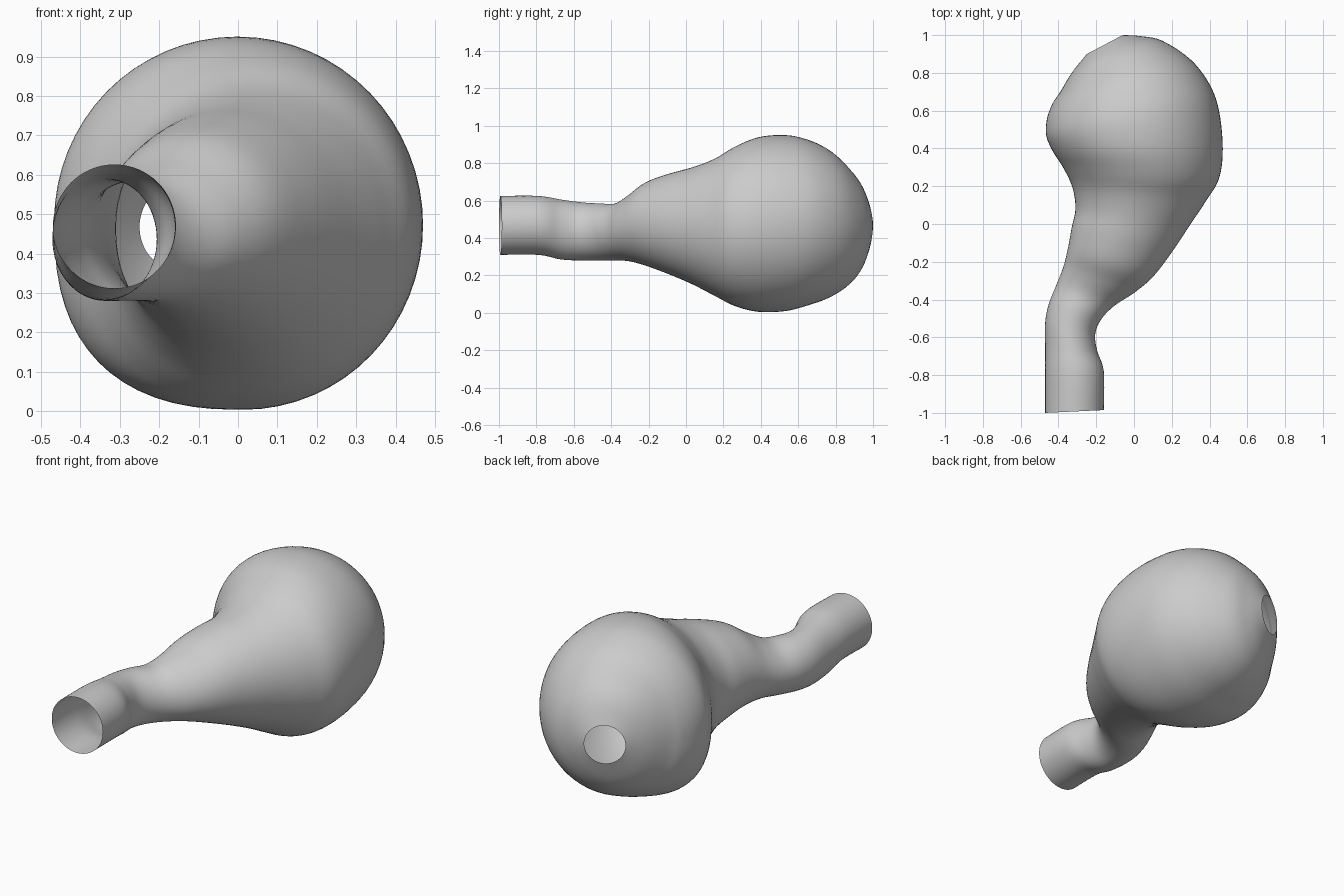
import bpy, bmesh, math
from mathutils import Vector

cube = bpy.data.objects.get("Cube")
if cube:
    bpy.data.objects.remove(cube, do_unlink=True)

# Sections: right edge x, y; left edge x, y; bottom z, top z
SECTIONS = [
    (-.47, -1, -.16, -.985, .31, .625), (-.47, -.8, -.16, -.78, .31, .625),
    (-.47, -.66, -.195, -.67, .285, .605), (-.47, -.52, -.205, -.58, .28, .59),
    (-.45, -.42, -.17, -.5, .28, .585), (-.41, -.32, -.1, -.43, .28, .585),
    (-.375, -.23, 0, -.365, .275, .63), (-.35, -.13, .1, -.28, .25, .7),
    (-.33, -.02, .2, -.15, .205, .745), (-.31, .08, .3, 0, .15, .78),
    (-.325, .19, .38, .12, .09, .825), (-.37, .29, .45, .24, .035, .89),
    (-.43, .385, .47, .4, .005, .94), (-.465, .47, .45, .6, .01, .95),
    (-.46, .56, .4, .74, .04, .925), (-.43, .64, .3, .87, .08, .87),
    (-.39, .7, .15, .97, .14, .78), (-.33, .8, .03, .995, .23, .69),
    (-.25, .9, -.06, 1, .36, .575),
]
SIDES, STEPS = 64, 5


def spline(a, b, c, d, t):
    """Smooth interpolation from b to c."""
    return b + 0.5 * t * (c - a + t * (2*a - 5*b + 4*c - d + t * (3*(b - c) + d - a)))


def smooth_sections(rows):
    padded = [rows[0]] + rows + [rows[-1]]
    for i in range(len(rows) - 1):
        for k in range(STEPS):
            yield [spline(*v, k / STEPS) for v in zip(*padded[i:i + 4])]
    yield rows[-1]


def ring(bm, section):
    rx, ry, lx, ly, bottom, top = section
    right, left = Vector((rx, ry, 0)), Vector((lx, ly, 0))
    middle, half = (right + left) / 2, (left - right) / 2
    height = (top - bottom) / 2
    bulge = max(0, min(1, (height - .25) / .2))  # only the bulb is lopsided
    verts = []
    for i in range(SIDES):
        a = 2 * math.pi * i / SIDES
        c, s = math.cos(a), math.sin(a)
        # the lower right quarter is fuller than the others
        p = 1 - bulge * (.2 if c < 0 and s < 0 else 0)
        u, w = math.copysign(abs(c) ** p, c), math.copysign(abs(s) ** p, s)
        co = middle + half * u
        co.z = (top + bottom) / 2 + height * w
        verts.append(bm.verts.new(co))
    return verts


# Open-ended hollow body: pipe, bent neck and bulb in one skin
bm = bmesh.new()
rings = [ring(bm, s) for s in smooth_sections(SECTIONS)]
for low, high in zip(rings, rings[1:]):
    for i in range(SIDES):
        j = (i + 1) % SIDES
        bm.faces.new((low[i], low[j], high[j], high[i]))
bmesh.ops.recalc_face_normals(bm, faces=bm.faces)
mesh = bpy.data.meshes.new("bulb_tube")
bm.to_mesh(mesh)
bm.free()
mesh.shade_smooth()
body = bpy.data.objects.new("bulb_tube", mesh)
bpy.context.collection.objects.link(body)

# Plain grey
grey = bpy.data.materials.new("light_grey")
grey.use_nodes = True
colour = (.6, .6, .6, 1)
grey.diffuse_color = colour
grey.node_tree.nodes["Principled BSDF"].inputs["Base Color"].default_value = colour
mesh.materials.append(grey)
